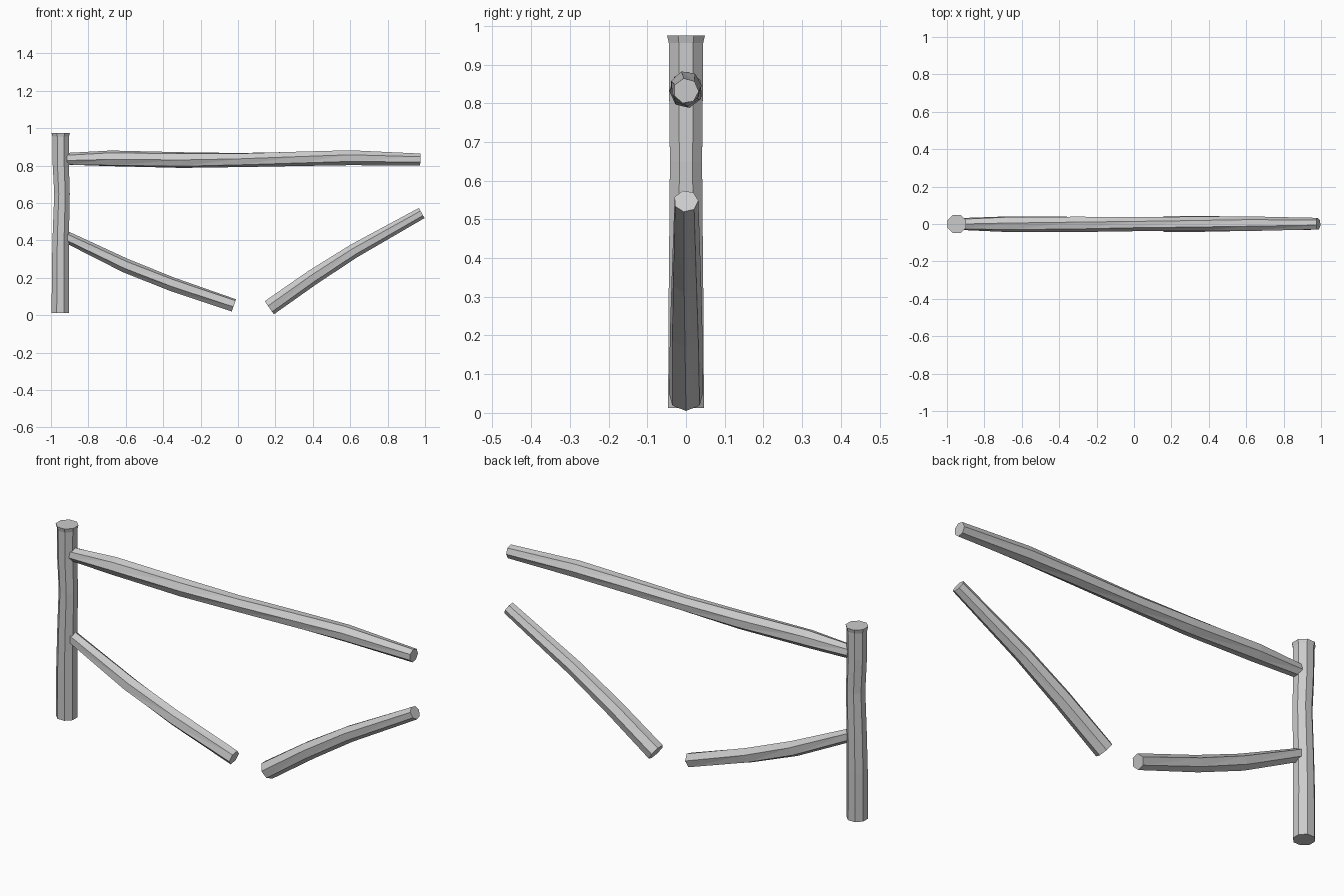
import bpy, bmesh, math
from mathutils import Vector

if "Cube" in bpy.data.objects:
    bpy.data.objects.remove(bpy.data.objects["Cube"], do_unlink=True)

wood = bpy.data.materials.new("weathered grey wood")
wood.use_nodes = True
GREY = (0.6, 0.6, 0.6, 1)
wood.diffuse_color = GREY
wood.node_tree.nodes["Principled BSDF"].inputs["Base Color"].default_value = GREY


def log(name, path, sides, start=0.0, twist=0.0):
    """Faceted log through (x, z, radius) stations, cut square at both ends."""
    bm = bmesh.new()
    side = Vector((0, 1, 0))
    pts = [Vector((x, 0, z)) for x, z, r in path]
    rings = []
    for i, p in enumerate(pts):
        along = (pts[min(i + 1, len(pts) - 1)] - pts[max(i - 1, 0)]).normalized()
        up = along.cross(side)
        ring = []
        for k in range(sides):
            a = start + twist * i + math.tau * k / sides
            offset = side * math.sin(a) + up * math.cos(a)
            ring.append(bm.verts.new(p + offset * path[i][2]))
        rings.append(ring)
    # Bark facets
    for low, high in zip(rings, rings[1:]):
        for k in range(sides):
            n = (k + 1) % sides
            bm.faces.new((low[k], low[n], high[n]))
            bm.faces.new((low[k], high[n], high[k]))
    # Sawn ends
    bm.faces.new(rings[0])
    bm.faces.new(rings[-1])
    bmesh.ops.recalc_face_normals(bm, faces=bm.faces)
    mesh = bpy.data.meshes.new(name)
    bm.to_mesh(mesh)
    bm.free()
    mesh.materials.append(wood)
    obj = bpy.data.objects.new(name, mesh)
    bpy.context.collection.objects.link(obj)
    return obj


# Upright post with a slightly flared top
log("post", [(-0.95, 0.012, 0.05), (-0.95, 0.25, 0.049), (-0.947, 0.44, 0.047),
             (-0.941, 0.65, 0.045), (-0.948, 0.82, 0.047), (-0.948, 0.955, 0.048),
             (-0.948, 0.975, 0.053)], 8, start=math.pi / 8)

# Long top rail
log("top_rail", [(-0.915, 0.835, 0.033), (-0.68, 0.838, 0.043), (-0.3, 0.830, 0.043),
                 (0.0, 0.831, 0.039), (0.32, 0.838, 0.040), (0.6, 0.843, 0.041),
                 (0.975, 0.832, 0.033)], 7, twist=0.12)

# Two halves of the broken lower rail
log("lower_rail_left", [(-0.92, 0.42, 0.031), (-0.6, 0.265, 0.038),
                        (-0.35, 0.165, 0.038), (-0.022, 0.053, 0.036)],
    6, start=math.pi, twist=0.1)
log("lower_rail_right", [(0.166, 0.042, 0.045), (0.4, 0.205, 0.043),
                         (0.62, 0.345, 0.039), (0.982, 0.547, 0.032)],
    7, start=math.pi, twist=0.06)
